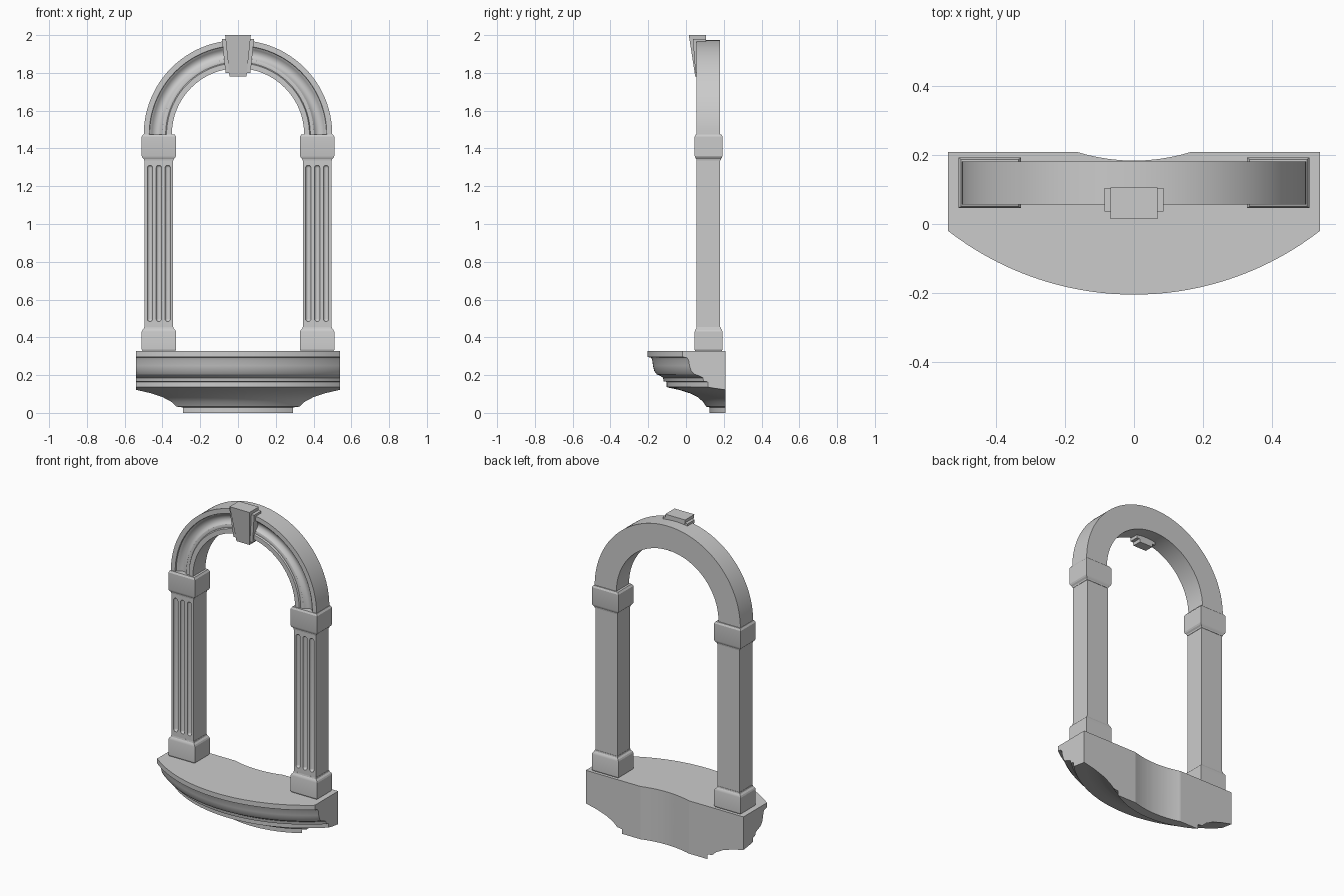
import bpy, bmesh, math
from math import sin, cos, pi

if "Cube" in bpy.data.objects:
    bpy.data.objects.remove(bpy.data.objects["Cube"])


def make(name, bm, angle=30):
    bmesh.ops.recalc_face_normals(bm, faces=bm.faces)
    me = bpy.data.meshes.new(name)
    bm.to_mesh(me)
    bm.free()
    ob = bpy.data.objects.new(name, me)
    bpy.context.collection.objects.link(ob)
    smooth(ob, angle)
    return ob


def select(ob):
    bpy.ops.object.select_all(action='DESELECT')
    ob.select_set(True)
    bpy.context.view_layer.objects.active = ob


def smooth(ob, angle=30):
    select(ob)
    bpy.ops.object.shade_smooth_by_angle(angle=math.radians(angle))


def skin(bm, rings, close_ends=True):
    """Bridge a list of equal closed rings of points into a capped solid."""
    vs = [[bm.verts.new(p) for p in r] for r in rings]
    n = len(vs[0])
    for a, b in zip(vs, vs[1:]):
        for i in range(n):
            j = (i + 1) % n
            bm.faces.new((a[i], a[j], b[j], b[i]))
    bm.faces.new(vs[0][::-1])
    bm.faces.new(vs[-1])


def box_loft(name, sections, angle=20):
    """Stack of rectangles: (z, x0, x1, y0, y1)."""
    bm = bmesh.new()
    skin(bm, [[(x0, y0, z), (x1, y0, z), (x1, y1, z), (x0, y1, z)]
              for z, x0, x1, y0, y1 in sections])
    return make(name, bm, angle)


def boolean(ob, cutter, op):
    cutter.hide_render = True
    m = ob.modifiers.new('cut', 'BOOLEAN')
    m.operation, m.object, m.solver = op, cutter, 'EXACT'
    select(ob)
    bpy.ops.object.modifier_apply(modifier=m.name)
    bpy.data.objects.remove(cutter, do_unlink=True)
    smooth(ob)


# Shelf: moulded profile swept round a distant centre, clipped to its plan
CY = 0.675
profile = [(-.205, .327), (-.205, .297), (-.185, .292), (-.179, .28), (-.175, .25),
           (-.168, .222), (-.155, .204), (-.135, .196), (-.122, .186), (-.118, .167),
           (-.102, .164), (-.102, .137), (-.085, .132), (-.037, .122), (.02, .104),
           (.062, .083), (.09, .059), (.107, .033), (.125, .029), (.125, 0),
           (.35, 0), (.35, .327)]
bm = bmesh.new()
rings = []
for k in range(73):
    t = math.radians(-60 + 120 * k / 72)
    rings.append([((CY - y) * sin(t), CY - (CY - y) * cos(t), z) for y, z in profile])
skin(bm, rings)
shelf = make('shelf', bm)

# Plan outline with the shallow hollow in the back
dip = [(.165 * (1 - k / 8), .209 - .025 * (1 - (1 - k / 8) ** 2)) for k in range(17)]
plan = [(-.54, -.4), (.54, -.4), (.54, .209)] + dip + [(-.54, .209)]
bm = bmesh.new()
skin(bm, [[(x, y, z) for x, y in plan] for z in (-.1, .5)])
boolean(shelf, make('plan_cutter', bm), 'INTERSECT')

# Columns with three round-ended flutes, plus base and capital blocks
base = [(.325, .006), (.335, 0), (.43, 0), (.439, .004), (.447, .012), (.456, .014)]
capital = [(1.335, .014), (1.343, .012), (1.351, .004), (1.36, 0), (1.463, 0), (1.475, .008)]
YF, YB = .056, .181
for side, s in (('left', -1), ('right', 1)):
    c = .419 * s
    col = box_loft(side + '_column', [(.45, c - .075, c + .075, YF, YB),
                                      (1.34, c - .075, c + .075, YF, YB)])
    bm = bmesh.new()
    r, lo, hi = .0145, .498, 1.297
    for i in (-1, 0, 1):
        rings = []
        for end, d in ((lo, -1), (hi, 1)):
            steps = range(1, 6) if d < 0 else range(5, 0, -1)
            for q in steps:
                a = q / 5 * pi / 2
                rr, z = r * sin(a), end + d * r * cos(a)
                rings.append([(c + i * .047 + rr * cos(2 * pi * k / 16),
                               YF + rr * sin(2 * pi * k / 16 + 0.0) - .001, z)
                              for k in range(16)])
        skin(bm, rings)
    boolean(col, make('flute_cutter', bm), 'DIFFERENCE')

    for part, secs in (('base', base), ('capital', capital)):
        box_loft(f'{side}_{part}', [(z, c - .091 + o, c + .091 - o, .046 + o * .7, .193 - o * .7)
                                    for z, o in secs])

# Arch: moulded section swept through a half circle
section = [(.35, YB), (.35, .058), (.378, .058), (.383, .066), (.392, .064), (.402, .067),
           (.410, .076), (.420, .083), (.432, .085), (.444, .082), (.455, .075),
           (.463, .066), (.468, .064), (.470, .056), (.499, .056), (.499, YB)]
bm = bmesh.new()
skin(bm, [[(rad * cos(pi * k / 64), y, 1.474 + rad * sin(pi * k / 64)) for rad, y in section]
          for k in range(65)])
make('arch', bm)

# Keystone with a wider backing block
box_loft('keystone', [(1.78, -.045, .045, .049, .106), (2.0, -.068, .068, .015, .106)])
box_loft('keystone_backing', [(1.80, -.066, .066, .05, .105), (1.98, -.085, .085, .036, .105)])
